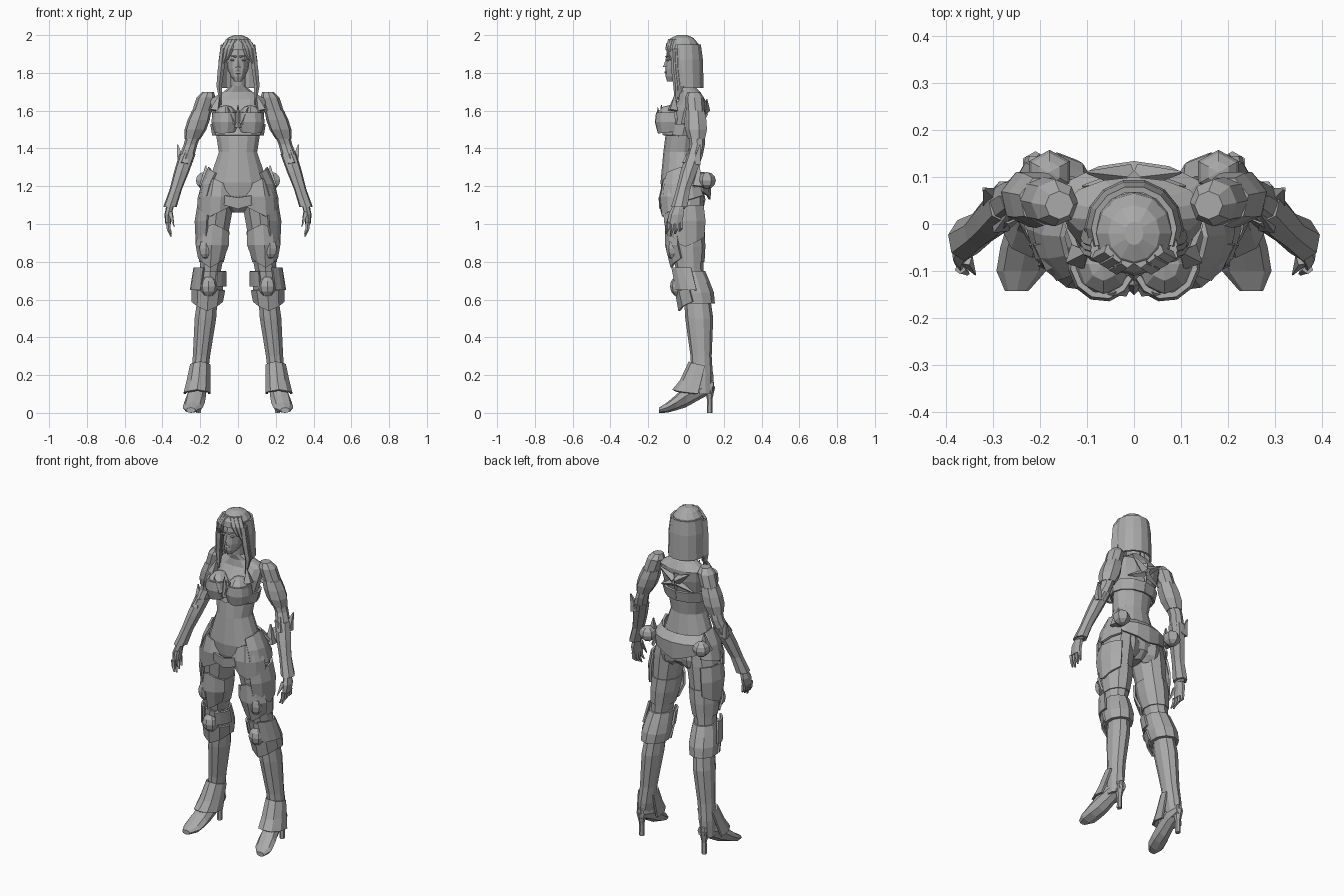
import bpy
import bmesh
import math
from mathutils import Vector, Matrix

cube = bpy.data.objects.get("Cube")
if cube:
    bpy.data.objects.remove(cube, do_unlink=True)

grey = bpy.data.materials.new("plain grey")
grey.use_nodes = True
colour = (.4, .4, .4, 1)
grey.diffuse_color = colour
grey.node_tree.nodes["Principled BSDF"].inputs["Base Color"].default_value = colour


def finish(name, bm, paired, thickness=None):
    """Turn a bmesh into a flat shaded object, optionally thickened and mirrored."""
    bmesh.ops.recalc_face_normals(bm, faces=bm.faces)
    mesh = bpy.data.meshes.new(name)
    bm.to_mesh(mesh)
    bm.free()
    mesh.materials.append(grey)
    obj = bpy.data.objects.new(name, mesh)
    bpy.context.collection.objects.link(obj)
    if thickness:
        solid = obj.modifiers.new("thickness", "SOLIDIFY")
        solid.thickness = thickness
        solid.offset = 0
    if paired:
        obj.modifiers.new("mirror", "MIRROR")


def loft(name, stations, sides=8, arc=None, peak=0, dip=0, upright=False):
    """Skin elliptical rings given as (x, y, z, half width, half depth).
    An arc in degrees, from the front towards +x, makes an open plate instead;
    peak and dip pull the middle of its top and bottom edges into points.
    Upright rings stand along y. Anything off the centre line is mirrored."""
    bm = bmesh.new()
    start, end = arc or (0, 360)
    paired = stations[0][0] > 0 or (start + end) % 360 != 0
    count = sides + 1 if arc else sides
    rings = []
    for x, y, z, wide, deep in stations:
        ring = []
        for i in range(count):
            angle = math.radians(start + (end - start) * i / sides)
            u, v = wide * math.sin(angle), deep * math.cos(angle)
            ring.append(bm.verts.new((x + u, y, z + v) if upright else (x + u, y - v, z)))
        rings.append(ring)
    for upper, lower in zip(rings, rings[1:]):
        for i in range(sides):
            j = (i + 1) % count
            bm.faces.new((upper[i], upper[j], lower[j], lower[i]))
    if not arc:
        bm.faces.new(rings[0])
        bm.faces.new(rings[-1])
    for i in range(count):
        middle = 1 - abs(2 * i / sides - 1)
        rings[0][i].co.z += peak * middle
        rings[-1][i].co.z -= dip * middle
    finish(name, bm, paired, .012 if arc else None)


def section(body, z):
    """Cross-section of a body profile at a height."""
    for upper, lower in zip(body, body[1:]):
        if lower[2] <= z <= upper[2]:
            share = (upper[2] - z) / (upper[2] - lower[2])
            return Vector(upper).lerp(Vector(lower), share)
    raise ValueError(z)


def armour(name, body, top, bottom, margins, **options):
    """Plate or sleeve that follows a body profile, one ring for each margin."""
    rings = []
    for i, margin in enumerate(margins):
        ring = section(body, top + (bottom - top) * i / (len(margins) - 1))
        ring[3] += margin
        ring[4] += margin
        rings.append(ring)
    loft(name, rings, **options)


def blob(name, centre, radii, sides=8):
    """Low-poly ellipsoid."""
    bm = bmesh.new()
    place = Matrix.Translation(centre) @ Matrix.Diagonal((*radii, 1))
    bmesh.ops.create_uvsphere(bm, u_segments=sides, v_segments=6, radius=1, matrix=place)
    finish(name, bm, centre[0] > 0)


def spike(name, base, tip, width):
    """Four sided point between two places."""
    base, tip = Vector(base), Vector(tip)
    way = tip - base
    turn = way.to_track_quat("Z", "Y").to_matrix().to_4x4()
    bm = bmesh.new()
    bmesh.ops.create_cone(bm, cap_ends=True, segments=4, radius1=width, radius2=width / 9,
                          depth=way.length, matrix=Matrix.Translation((base + tip) / 2) @ turn)
    finish(name, bm, tip.x > 0)


# Body profiles from top to bottom: height, y, half width, half depth
torso = [(0, y, z, wide, deep) for z, y, wide, deep in (
    (1.79, -.01, .04, .04), (1.73, 0, .04, .045), (1.7, .02, .08, .055),
    (1.66, .03, .15, .07), (1.6, .01, .145, .09), (1.46, -.02, .117, .09),
    (1.38, -.03, .104, .09), (1.22, -.025, .16, .11), (1.15, -.015, .16, .11),
    (1.1, -.01, .09, .1), (1.06, -.01, .03, .06))]
leg = [(.225 - .105 * z, y, z, wide, deep) for z, y, wide, deep in (
    (1.2, -.01, .07, .1), (1.1, -.01, .09, .105), (.95, 0, .078, .093),
    (.75, .02, .058, .072), (.6, .06, .056, .07), (.5, .07, .06, .074),
    (.3, .08, .048, .056), (.2, .085, .046, .057), (.1, .09, .035, .045))]
arm = [(.72 - .33 * z, y, z, wide, deep) for z, y, wide, deep in (
    (1.7, .04, .03, .03), (1.67, .045, .05, .05), (1.6, .05, .05, .05),
    (1.42, .06, .036, .04), (1.36, .045, .04, .043), (1.26, .01, .035, .04),
    (1.16, -.02, .025, .03), (1.08, -.035, .02, .03))]
loft("torso", torso, sides=14)
loft("leg", leg, sides=10)
loft("arm", arm)
blob("breast", (.065, -.085, 1.56), (.064, .072, .07))
blob("buttock", (.075, .035, 1.13), (.08, .068, .085))

# Bust armour with pointed ornaments on the chest and back
armour("bust_band", torso, 1.53, 1.47, (.01, .012), sides=12, arc=(-180, 180))
cup = [(.066, -.083, 1.54 + lift, wide, wide + .007)
       for lift, wide in ((.05, .064), (0, .07), (-.05, .055))]
loft("bust_cup", cup, sides=6, arc=(-70, 110), dip=.01)
spike("bust_centre_point", (0, -.13, 1.51), (0, -.13, 1.63), width=.022)
spike("bust_side_point", (.02, -.14, 1.53), (.055, -.15, 1.62), width=.015)
spike("strap_point", (.12, -.07, 1.6), (.1, -.06, 1.68), width=.03)
spike("back_wing", (.01, .1, 1.6), (.1, .11, 1.66), width=.028)
spike("back_lower_wing", (.01, .095, 1.58), (.11, .08, 1.54), width=.024)
spike("back_centre_point", (0, .09, 1.64), (0, .1, 1.52), width=.025)

# Briefs, belt and hip flaps
armour("briefs_front", torso, 1.18, 1.15, (.01, .01), arc=(-85, 85), peak=-.04, dip=.07)
armour("back_belt", torso, 1.27, 1.19, (.015, .045, .035), sides=6, arc=(115, 245), dip=.06)
armour("hip_flap", torso, 1.27, 1.15, (.01, .03, .05), sides=4, arc=(50, 130), peak=.03, dip=.03)
armour("front_flap", leg, 1.2, 1.09, (.01, .025, .015), sides=4, arc=(-35, 75), peak=.04, dip=.05)
blob("hip_pouch", (.18, .11, 1.23), (.05, .048, .045), sides=6)
spike("hip_point", (.18, .06, 1.2), (.17, .07, 1.31), width=.035)

# Thigh armour
armour("thigh_band", leg, .96, .8, (.006, .01, .006), sides=10)
armour("outer_thigh_plate", leg, 1.1, .93, (.01, .022, .014), sides=4, arc=(25, 150), dip=.05)
armour("front_thigh_plate", leg, .96, .82, (.01, .025, .01), sides=4, arc=(-55, 65),
       peak=.04, dip=.05)
blob("thigh_boss", (.17, -.075, .87), (.04, .03, .055), sides=6)

# Knee guard
armour("knee_cuff", leg, .75, .58, (.01, .02, .027, .02), sides=10)
armour("cuff_front_point", leg, .65, .59, (.03, .025), sides=4, arc=(-75, 75), dip=.05)
armour("knee_outer_plate", leg, .77, .65, (.026, .036), sides=3, arc=(25, 95))
armour("knee_inner_plate", leg, .75, .67, (.022, .03), sides=3, arc=(-85, -25))
blob("knee_cap", (.155, -.04, .67), (.048, .045, .055))

# Boots with flared ankles and high heels
flare = [(.2 + drop / 9, .08 - drop / 3, .25 - drop, .05 + drop / 8, .06 + drop / 4)
         for drop in (0, .08, .15)]
loft("boot_flare", flare, sides=6, arc=(-110, 110), peak=.02, dip=-.02)
spike("boot_back_point", (.205, .12, .14), (.203, .14, .22), width=.03)
loft("shoe", [(.205, .145, .14, .025, .03), (.208, .08, .13, .042, .055), (.22, 0, .09, .05, .06),
              (.23, -.05, .056, .055, .042), (.24, -.1, .028, .053, .027),
              (.25, -.143, .014, .025, .014)], upright=True)
heel = [(.21, .125, z, wide, wide) for z, wide in ((.14, .03), (.07, .014), (0, .015))]
loft("heel", heel, sides=6)

# Armbands and bracers
armour("armband", arm, 1.6, 1.45, (.003, .014, .017, .005), sides=7)
armour("bracer", arm, 1.37, 1.09, (.005, .005, .006, .016), sides=7)
spike("bracer_point", (.3, .055, 1.32), (.32, .075, 1.42), width=.03)
spike("bracer_inner_point", (.285, 0, 1.32), (.27, .02, 1.4), width=.025)

# Hands
loft("palm", [(.358, -.04, 1.1, .02, .028), (.37, -.05, 1.05, .02, .042),
              (.37, -.06, 1, .015, .042)], sides=7)
for number, finger in enumerate(("index", "middle", "ring", "little")):
    y = -.095 + number * .023
    tip = .935 + .012 * abs(number - 1)
    loft(finger + "_finger", [(.37, y, 1.01, .012, .012), (.368, y, .975, .011, .011),
                              (.355, y - .01, tip, .005, .005)], sides=5)
spike("thumb", (.358, -.075, 1.06), (.338, -.108, .985), width=.016)

# Head and face
head = [(0, y, z, wide, deep) for z, y, wide, deep in (
    (1.97, -.015, .045, .06), (1.92, -.02, .062, .08), (1.87, -.025, .062, .083),
    (1.82, -.035, .055, .075), (1.78, -.056, .038, .052), (1.755, -.075, .018, .025))]
loft("head", head, sides=12)
spike("nose", (0, -.108, 1.83), (0, -.1, 1.885), width=.014)
blob("lips", (0, -.104, 1.803), (.018, .01, .009), sides=6)
blob("eye", (.027, -.095, 1.868), (.014, .009, .007), sides=6)
spike("brow", (.01, -.106, 1.885), (.046, -.085, 1.893), width=.006)

# Hair: crown, back curtain, swept fringe and long side locks
crown = [(0, -.02, z, wide, wide + .005) for z, wide in (
    (2, .02), (1.985, .055), (1.955, .08), (1.92, .085))]
loft("hair_crown", crown, sides=12)
curtain = [(0, -.01, z, wide, wide) for z, wide in ((1.95, .085), (1.87, .096), (1.72, .1))]
loft("hair_curtain", curtain, sides=9, arc=(65, 295))
for number, place in enumerate(("inner", "middle", "outer")):
    x, y = .022 + .018 * number, -.094 + .012 * number
    loft(place + "_fringe_lock", [(x - .008, y + .014, 1.98, .014, .014),
                                  (x + .015, y, 1.93, .018, .014),
                                  (x + .036, y + .01, 1.87 - .02 * number, .006, .006)], sides=5)
    loft(place + "_long_lock", [(.078, y + .03, 1.93, .016, .018), (.09, y + .035, 1.82, .018, .02),
                                (.1, y + .045, 1.73, .015, .018),
                                (.09, y + .04, 1.63 + .03 * number, .004, .004)], sides=5)
